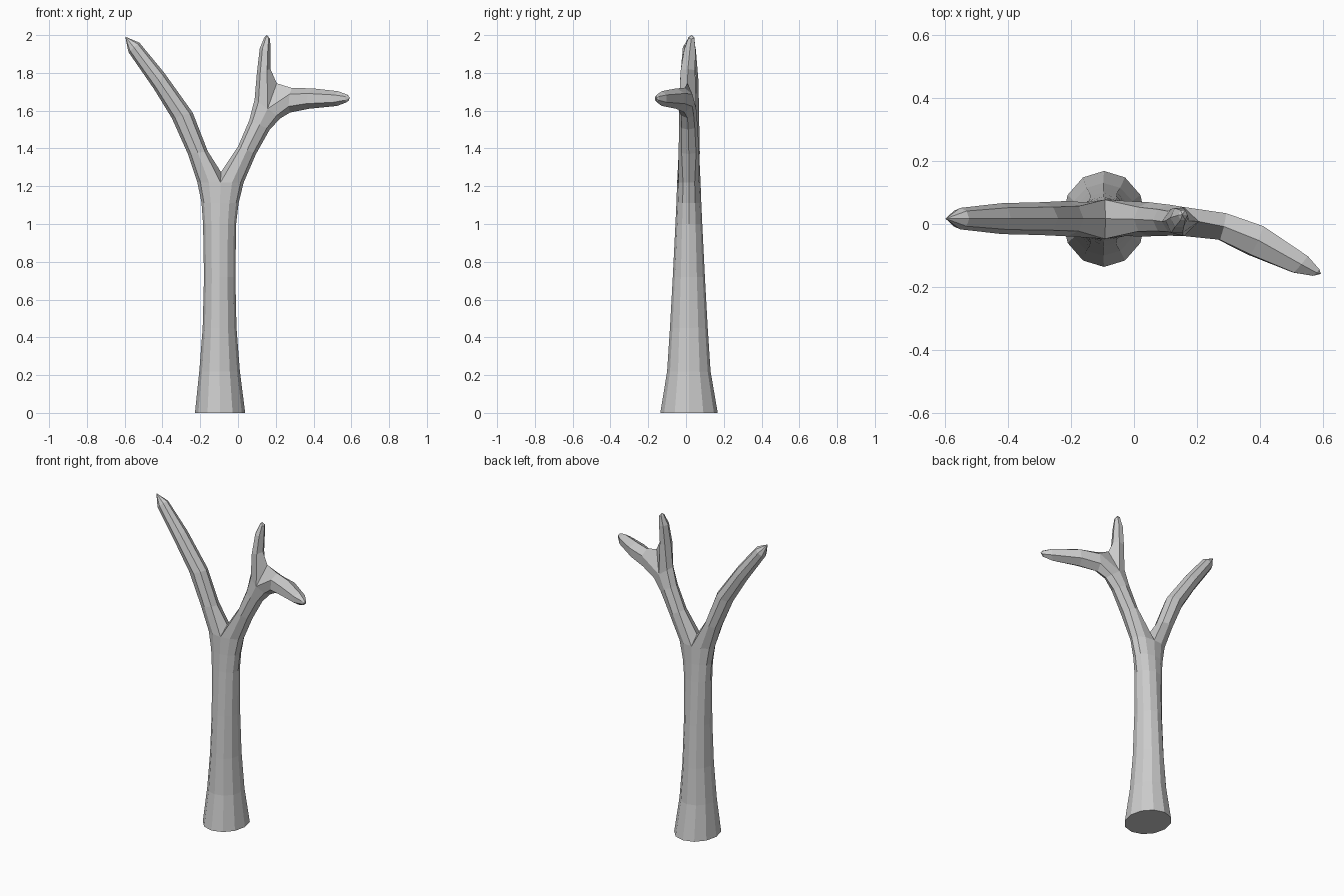
import bpy, bmesh
from math import radians, sin, cos
from mathutils import Vector

if "Cube" in bpy.data.objects:
    bpy.data.objects.remove(bpy.data.objects["Cube"])

bm = bmesh.new()


def ring(sec, n, a0):
    """Cross-section: left point xz, right point xz, centre y, half depth, sideways skew."""
    lx, lz, rx, rz, y, hy, skew = sec
    c = Vector(((lx + rx) / 2, y, (lz + rz) / 2))
    u = Vector(((rx - lx) / 2, 0, (rz - lz) / 2))
    v = Vector((skew, hy, 0))
    if n == 6:
        v /= sin(radians(60))
    out = []
    for i in range(n):
        a = radians(a0 - i * 360 / n)
        out.append(bm.verts.new(c + u * cos(a) + v * sin(a)))
    return out


def grow(loop, secs, a0):
    """Extend a loop of vertices through a list of cross-sections."""
    n = len(loop)
    for sec in secs:
        new = ring(sec, n, a0)
        for i in range(n):
            j = (i + 1) % n
            bm.faces.new((loop[i], loop[j], new[j], new[i]))
        loop = new
    return loop


def tip(loop, co):
    v = bm.verts.new(co)
    for i in range(len(loop)):
        bm.faces.new((loop[i], loop[(i + 1) % len(loop)], v))


def fork(loop, start, co):
    """Split a loop into left and right loops sharing a crotch vertex."""
    r = loop[start:] + loop[:start]
    h = len(r) // 2
    c = bm.verts.new(co)
    return r[:h + 1] + [c], r[h:] + [r[0], c]


# trunk
base = ring((-.228, 0, .038, 0, .016, .152, 0), 12, -90)
bm.faces.new(base)
top = grow(base, [
    (-.205, .22, .010, .22, .015, .115, 0),
    (-.187, .45, -.008, .45, .015, .100, 0),
    (-.180, .72, -.014, .72, .015, .085, 0),
    (-.185, 1.0, -.010, 1.0, .015, .071, 0),
    (-.193, 1.11, .003, 1.11, .015, .066, 0),
    (-.215, 1.22, .030, 1.22, .015, .062, 0)], -90)
left, right = fork(top, 0, (-.09, .017, 1.275))

# left limb
end = grow(left, [
    (-.265, 1.37, -.160, 1.385, .017, .056, 0),
    (-.350, 1.56, -.240, 1.59, .017, .052, 0),
    (-.445, 1.715, -.390, 1.80, .017, .049, 0),
    (-.580, 1.91, -.522, 1.96, .017, .034, 0)], 315)
tip(end, (-.597, .017, 1.992))

# right limb up to its fork
end = grow(right, [
    (.000, 1.41, .095, 1.37, .015, .054, 0),
    (.060, 1.55, .168, 1.50, .012, .049, 0),
    (.088, 1.66, .225, 1.56, .008, .046, 0)], 135)
twig, arm = fork(end, 5, (.205, .008, 1.745))

# upright twig
end = grow(twig, [
    (.100, 1.80, .172, 1.82, .010, .038, 0),
    (.115, 1.93, .172, 1.92, .020, .030, 0),
    (.140, 1.99, .170, 1.98, .028, .016, 0)], 300)
tip(end, (.153, .03, 2.0))

# arm bending to the front
end = grow(arm, [
    (.285, 1.72, .275, 1.59, -.008, .042, .01),
    (.395, 1.718, .375, 1.61, -.052, .045, .02),
    (.530, 1.703, .525, 1.625, -.128, .026, .022),
    (.578, 1.685, .576, 1.645, -.154, .010, .010)], 120)
tip(end, (.592, -.158, 1.668))

bmesh.ops.recalc_face_normals(bm, faces=bm.faces)
mesh = bpy.data.meshes.new("bare_tree")
bm.to_mesh(mesh)
bm.free()
tree = bpy.data.objects.new("bare_tree", mesh)
bpy.context.collection.objects.link(tree)
